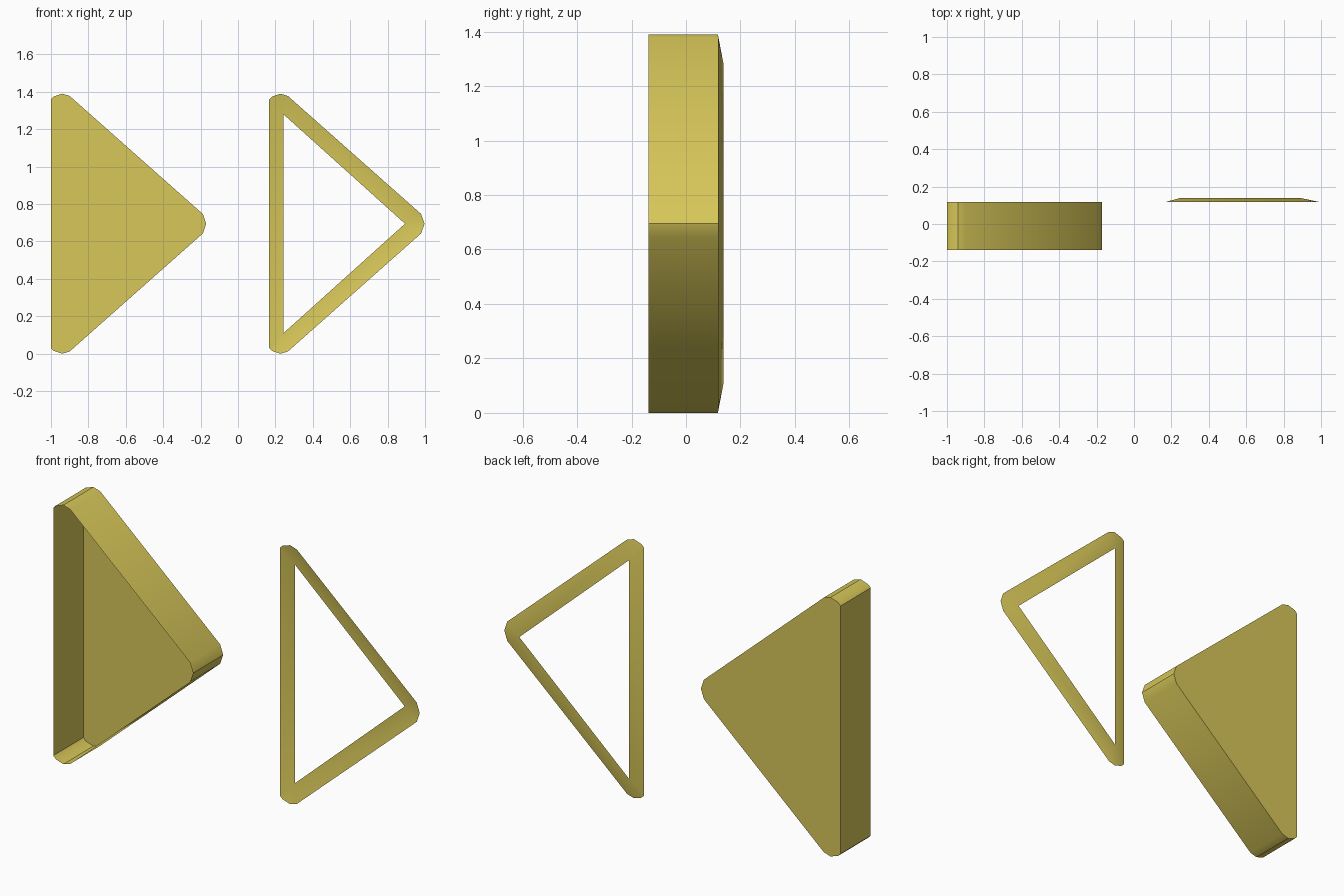
import bpy, bmesh, math

if "Cube" in bpy.data.objects:
    bpy.data.objects.remove(bpy.data.objects["Cube"])

MID_Z = 0.695            # the outline is symmetric about this height
Y_FRONT, Y_RIM, Y_BACK = -0.138, 0.117, 0.138

gold = bpy.data.materials.new("gold yellow")
gold.diffuse_color = (0.68, 0.57, 0.10, 1)
gold.use_nodes = True
gold.node_tree.nodes["Principled BSDF"].inputs["Base Color"].default_value = gold.diffuse_color

# Upper half of the rounded triangle: x from the left edge, height above the middle
HALF = [(0.0, 0.665), (0.015, 0.68), (0.06, 0.695), (0.10, 0.683), (0.812, 0.052)]
TIP = [(0.83, 0.0)]
OUTLINE = HALF + TIP + [(x, -z) for x, z in reversed(HALF)]
INNER = [(0.076, 0.585), (0.726, 0.0), (0.076, -0.585)]


def ring(bm, points, x0, y):
    return [bm.verts.new((x0 + x, y, MID_Z + z)) for x, z in points]


def finish(bm, name):
    me = bpy.data.meshes.new(name)
    bm.to_mesh(me)
    bm.free()
    me.materials.append(gold)
    ob = bpy.data.objects.new(name, me)
    bpy.context.collection.objects.link(ob)
    bpy.ops.object.select_all(action='DESELECT')
    ob.select_set(True)
    bpy.context.view_layer.objects.active = ob
    bpy.ops.object.shade_smooth_by_angle(angle=math.radians(30))
    return ob


# Triangular button shell: side walls and back cap, open at the front
bm = bmesh.new()
front = ring(bm, OUTLINE, -1.0, Y_FRONT)
back = ring(bm, OUTLINE, -1.0, Y_RIM)
n = len(OUTLINE)
for i in range(n):
    j = (i + 1) % n
    bm.faces.new((front[i], back[i], back[j], front[j]))
bm.faces.new(back[::-1])
bmesh.ops.recalc_face_normals(bm, faces=bm.faces)
finish(bm, "button_shell")

# Sloped bevel frame: rounded outer outline narrowing to a sharp triangular hole
bm = bmesh.new()
outer = ring(bm, OUTLINE, 0.167, Y_RIM)
inner = ring(bm, INNER, 0.167, Y_BACK)
near = [0] * 4 + [1] * 3 + [2] * 4     # inner corner belonging to each outer point
for i in range(n):
    j = (i + 1) % n
    a, b = inner[near[i]], inner[near[j]]
    bm.faces.new((outer[i], outer[j], b) if a is b else (outer[i], outer[j], b, a))
bmesh.ops.recalc_face_normals(bm, faces=bm.faces)
bm.normal_update()
if sum(f.normal.y for f in bm.faces) < 0:
    bmesh.ops.reverse_faces(bm, faces=bm.faces)
finish(bm, "bevel_frame")
